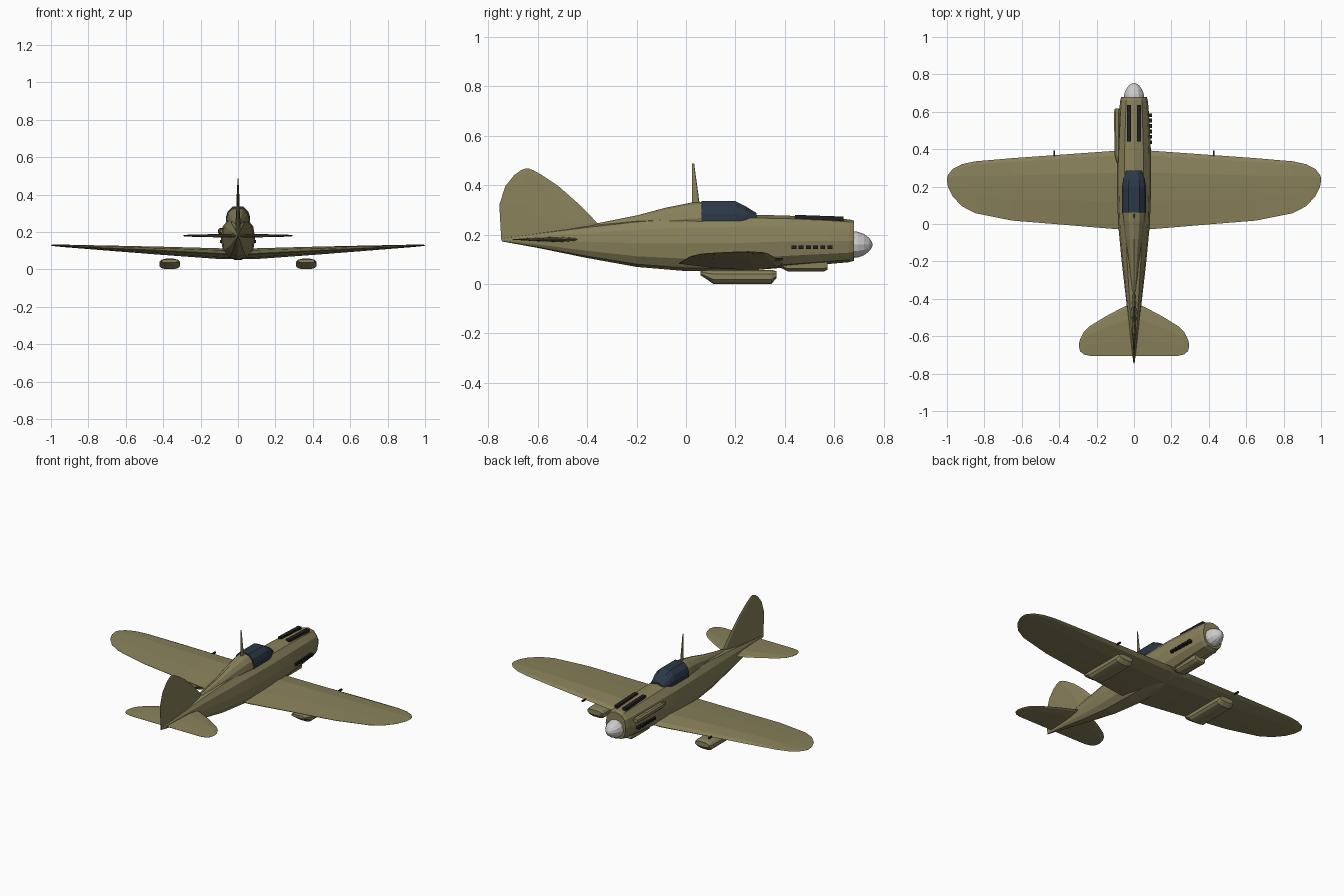
import bpy, bmesh, math


def material(name, rgb):
    m = bpy.data.materials.new(name)
    m.diffuse_color = (*rgb, 1)
    return m


OLIVE = material("olive", (0.25, 0.22, 0.105))
GLASS = material("dark_glass", (0.025, 0.04, 0.065))
DARK = material("gunmetal", (0.015, 0.015, 0.017))
METAL = material("light_metal", (0.55, 0.55, 0.56))


def loft(name, rings, mat):
    """Skin a list of equal-length closed rings and cap both ends."""
    bm = bmesh.new()
    vs = [[bm.verts.new(p) for p in r] for r in rings]
    n = len(vs[0])
    for a, b in zip(vs, vs[1:]):
        for i in range(n):
            bm.faces.new((a[i], a[(i + 1) % n], b[(i + 1) % n], b[i]))
    bm.faces.new(vs[0])
    bm.faces.new(vs[-1])
    bmesh.ops.recalc_face_normals(bm, faces=bm.faces)
    me = bpy.data.meshes.new(name)
    bm.to_mesh(me)
    bm.free()
    me.materials.append(mat)
    ob = bpy.data.objects.new(name, me)
    bpy.context.collection.objects.link(ob)
    return ob


def oval(y, hw, bottom, top, x=0, n=12, power=0.85, turn=0):
    """Rounded cross-section across the y axis."""
    def s(v):
        return math.copysign(abs(v) ** power, v) if abs(v) > 1e-6 else 0
    c, h = (top + bottom) / 2, (top - bottom) / 2
    ang = [2 * math.pi * (i + turn) / n for i in range(n)]
    return [(x + hw * s(math.cos(a)), y, c + h * s(math.sin(a))) for a in ang]


AIRFOIL = [(0, 0), (0.06, 0.55), (0.28, 1), (0.65, 0.65), (1, 0.06),
           (1, -0.06), (0.65, -0.65), (0.28, -1), (0.06, -0.55)]


def foil(le, te, thick, place):
    """Airfoil section; place(y, offset) puts it into space."""
    return [place(le + (te - le) * u, thick * t) for u, t in AIRFOIL]


def box(name, c, size, mat, tilt=0):
    bpy.ops.mesh.primitive_cube_add(size=1, location=c, rotation=(tilt, 0, 0))
    ob = bpy.context.object
    ob.name, ob.scale = name, size
    ob.data.materials.append(mat)
    return ob


# Fuselage: y, half width, bottom, top
loft("fuselage", [oval(*s) for s in [
    (-0.745, 0.003, 0.172, 0.184), (-0.6, 0.021, 0.146, 0.207),
    (-0.4, 0.043, 0.105, 0.236), (-0.2, 0.066, 0.069, 0.262),
    (0.0, 0.085, 0.052, 0.278), (0.2, 0.092, 0.050, 0.281),
    (0.4, 0.090, 0.066, 0.277), (0.58, 0.081, 0.081, 0.267),
    (0.66, 0.074, 0.088, 0.261), (0.68, 0.068, 0.094, 0.256)]], OLIVE)

# Raised spine behind the cockpit
loft("spine", [oval(*s, power=1) for s in [
    (-0.36, 0.012, 0.20, 0.245), (-0.2, 0.03, 0.20, 0.277),
    (-0.08, 0.046, 0.20, 0.309), (0.02, 0.058, 0.20, 0.329),
    (0.07, 0.062, 0.20, 0.333)]], OLIVE)


# Canopy: y, half width, top
def hood(y, w, top, base=0.255):
    h = top - base
    half = [(w, 0), (w, 0.35), (w * 0.85, 0.7), (w * 0.45, 1)]
    return [(x, y, base + h * t) for x, t in half] + \
           [(-x, y, base + h * t) for x, t in reversed(half)]


loft("canopy", [hood(*s) for s in [
    (0.062, 0.064, 0.335), (0.20, 0.064, 0.335),
    (0.238, 0.058, 0.316), (0.285, 0.042, 0.287)]], GLASS)

# Main wing with dihedral: x, leading edge, trailing edge, half thickness
half_wing = [(0.09, 0.392, -0.028, 0.029), (0.40, 0.370, -0.002, 0.022),
             (0.65, 0.352, 0.018, 0.015), (0.85, 0.335, 0.058, 0.009),
             (0.92, 0.320, 0.095, 0.007), (0.97, 0.294, 0.148, 0.005),
             (0.995, 0.262, 0.200, 0.003), (1.0, 0.245, 0.230, 0.001)]


def mirrored(half):
    return [(-x, *r) for x, *r in reversed(half)] + list(half)


loft("wing", [foil(le, te, t, lambda y, o: (x, y, 0.079 + 0.05 * abs(x) + o))
              for x, le, te, t in mirrored(half_wing)], OLIVE)

# Tailplane
half_tail = [(0.01, -0.43, -0.705, 0.011), (0.05, -0.44, -0.705, 0.010),
             (0.15, -0.493, -0.705, 0.008), (0.235, -0.545, -0.705, 0.006),
             (0.27, -0.58, -0.697, 0.005), (0.288, -0.615, -0.68, 0.003),
             (0.294, -0.64, -0.66, 0.001)]
loft("tailplane", [foil(le, te, t, lambda y, o: (x, y, 0.180 + o))
                   for x, le, te, t in mirrored(half_tail)], OLIVE)

# Tail fin: height, leading edge, trailing edge, half thickness
loft("tail_fin", [foil(le, te, t, lambda y, o: (o, y, z))
                  for z, le, te, t in [
    (0.175, -0.36, -0.747, 0.014), (0.245, -0.357, -0.751, 0.013),
    (0.32, -0.430, -0.755, 0.010), (0.395, -0.515, -0.731, 0.007),
    (0.44, -0.582, -0.695, 0.005), (0.46, -0.618, -0.668, 0.003),
    (0.467, -0.636, -0.648, 0.001)]], OLIVE)

# Antenna mast
loft("antenna_mast", [foil(le, te, t, lambda y, o: (o, y, z))
                      for z, le, te, t in [(0.31, 0.057, 0.025, 0.006),
                                           (0.487, 0.033, 0.025, 0.002)]], OLIVE)

# Spinner
loft("spinner", [oval(y, r, 0.159 - r, 0.159 + r, power=1) for y, r in [
    (0.67, 0.054), (0.695, 0.052), (0.72, 0.043), (0.74, 0.028),
    (0.751, 0.013), (0.755, 0.002)]], METAL)

# Chin cooler and the intake on the left cheek
loft("chin_cooler", [oval(*s, n=8, turn=0.5, power=0.7) for s in [
    (0.38, 0.030, 0.066, 0.10), (0.41, 0.040, 0.050, 0.10),
    (0.56, 0.040, 0.050, 0.10), (0.572, 0.036, 0.056, 0.10)]], OLIVE)
loft("cheek_intake", [oval(*s, x=-0.09, n=8, turn=0.5, power=0.8) for s in [
    (0.33, 0.006, 0.195, 0.212), (0.37, 0.015, 0.188, 0.220),
    (0.60, 0.018, 0.187, 0.221), (0.617, 0.013, 0.192, 0.216)]], OLIVE)

# Nose gun troughs, exhaust stubs, wing guns and underwing pods on both sides
for side, sx in (("left", -1), ("right", 1)):
    box(f"nose_gun_{side}", (sx * 0.027, 0.539, 0.267), (0.023, 0.195, 0.018),
        DARK, tilt=-0.035)
    for i in range(6):
        box(f"exhaust_{side}_{i + 1}", (sx * 0.086, 0.437 + 0.029 * i, 0.149),
            (0.022, 0.020, 0.015), DARK)
    box(f"wing_gun_{side}", (sx * 0.427, 0.375, 0.100), (0.009, 0.035, 0.009), DARK)
    loft(f"underwing_pod_{side}",
         [oval(*s, x=sx * 0.365, n=12, turn=0.5, power=0.75) for s in [
             (0.058, 0.046, 0.036, 0.054), (0.11, 0.057, 0.0, 0.058),
             (0.345, 0.057, 0.0, 0.058), (0.366, 0.048, 0.022, 0.052)]], OLIVE)
